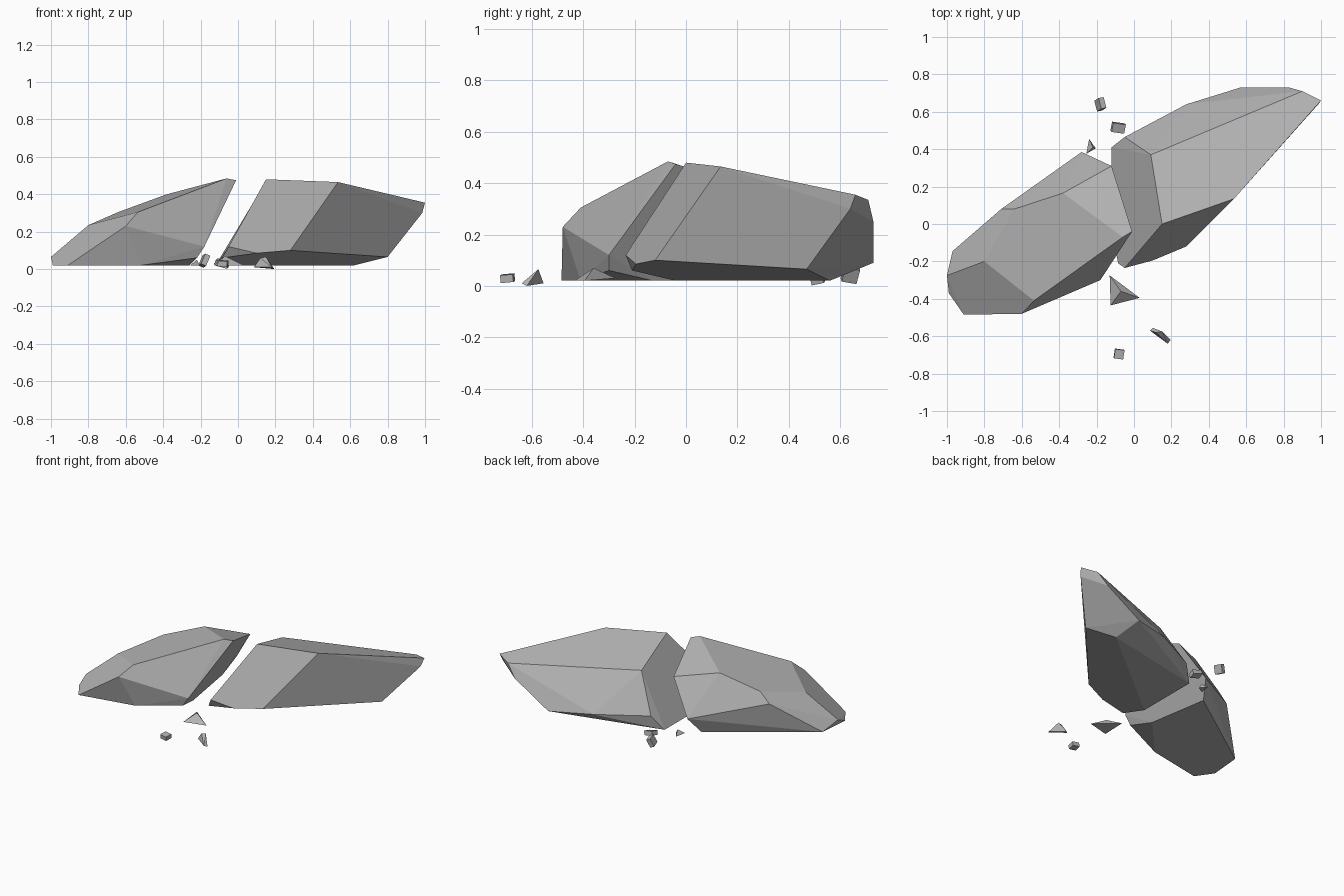
import bpy
import bmesh
from math import radians
from mathutils import Matrix, Vector, Euler

if "Cube" in bpy.data.objects:
    bpy.data.objects.remove(bpy.data.objects["Cube"], do_unlink=True)

# One plain stone colour for every piece
stone = bpy.data.materials.new("grey_stone")
stone.use_nodes = True
stone_colour = (0.45, 0.45, 0.45, 1)
stone.diffuse_color = stone_colour
stone.node_tree.nodes["Principled BSDF"].inputs["Base Color"].default_value = stone_colour


def finish(name, bm):
    """Turn a bmesh into a flat shaded stone object."""
    bmesh.ops.recalc_face_normals(bm, faces=bm.faces)
    mesh = bpy.data.meshes.new(name)
    bm.to_mesh(mesh)
    bm.free()
    mesh.materials.append(stone)
    obj = bpy.data.objects.new(name, mesh)
    bpy.context.scene.collection.objects.link(obj)
    return obj


def chipped_stone(name, corners, merge_angle=4):
    """Faceted convex stone wrapped around its corners, given in hundredths."""
    bm = bmesh.new()
    for corner in corners:
        bm.verts.new(Vector(corner) / 100)
    hull = bmesh.ops.convex_hull(bm, input=bm.verts)
    loose = {v for v in hull["geom_interior"] + hull["geom_unused"]
             if isinstance(v, bmesh.types.BMVert) and not v.link_faces}
    bmesh.ops.delete(bm, geom=list(loose), context="VERTS")
    bmesh.ops.dissolve_limit(bm, angle_limit=radians(merge_angle),
                             verts=bm.verts, edges=bm.edges)
    return finish(name, bm)


def block_chip(name, centre, size, turn):
    """Small tilted block, in hundredths and degrees."""
    bm = bmesh.new()
    rotation = Euler([radians(a) for a in turn]).to_matrix().to_4x4()
    place = Matrix.Translation(Vector(centre) / 100)
    scale = Matrix.Diagonal((*(Vector(size) / 100), 1))
    bmesh.ops.create_cube(bm, size=1, matrix=place @ rotation @ scale)
    return finish(name, bm)


# Right half of the split boulder
chipped_stone("right_boulder_half", [
    # crest
    (-1, -4, 47.5), (-6, -7, 48.5), (-38, 16.5, 40), (-64, 8, 30.5),
    (-53.5, -41, 30.5), (-80, -20, 23.5), (-12, 31, 36),
    # shoulders
    (-60, -48, 23), (-71, 8, 23.5), (-28, 38.5, 13), (-18, -30, 12),
    # foot
    (-100, -27.5, 6.5), (-99, -37, 2), (-91, -48.5, 2), (-97, -14.5, 2),
    (-52, -41, 2), (-22, -30, 6), (-26, -13, 2), (-33, 30, 2),
])

# Left half of the split boulder
chipped_stone("left_boulder_half", [
    # crest
    (15, 0, 48), (53.5, 13.5, 46.5), (100, 66, 35.5), (90, 71, 33.5),
    (9, 37, 37),
    # shoulders
    (98.5, 64, 30), (83, 73, 25), (57, 73, 9), (28, 64, 11),
    (-5, 46.5, 12), (-5, -23.5, 12),
    # foot
    (28, -12, 10), (80, 47, 6.5), (10, -19.5, 8.5), (-8.5, -21, 6),
    (62, 56, 2), (24, 49, 2), (-12, 41, 2), (-12, -4, 2),
])

# Pointed chips
chipped_stone("front_large_chip", [
    (-13, -27.5, 3), (3, -39.5, 2), (-12.5, -43.5, 2), (-7, -36, 7)])
chipped_stone("front_wedge_chip", [
    (8.5, -57, 1), (18, -64, 1), (19.5, -62, 0), (10, -55.5, 1),
    (15, -57.5, 6.5), (12, -58, 6)])
chipped_stone("back_pointed_chip", [
    (-24, 45.5, 2), (-20.5, 40.5, 2), (-25.5, 37.5, 2), (-22, 41, 5)])

# Block chips
block_chip("front_block_chip", (-8, -69.5, 3), (5, 5, 3), (5, 5, -8))
block_chip("back_tall_chip", (-18, 64, 4.5), (3, 6, 6), (-10, 25, 10))
block_chip("back_flat_chip", (-8.5, 51.5, 3), (7, 5, 3), (12, 15, -8))
